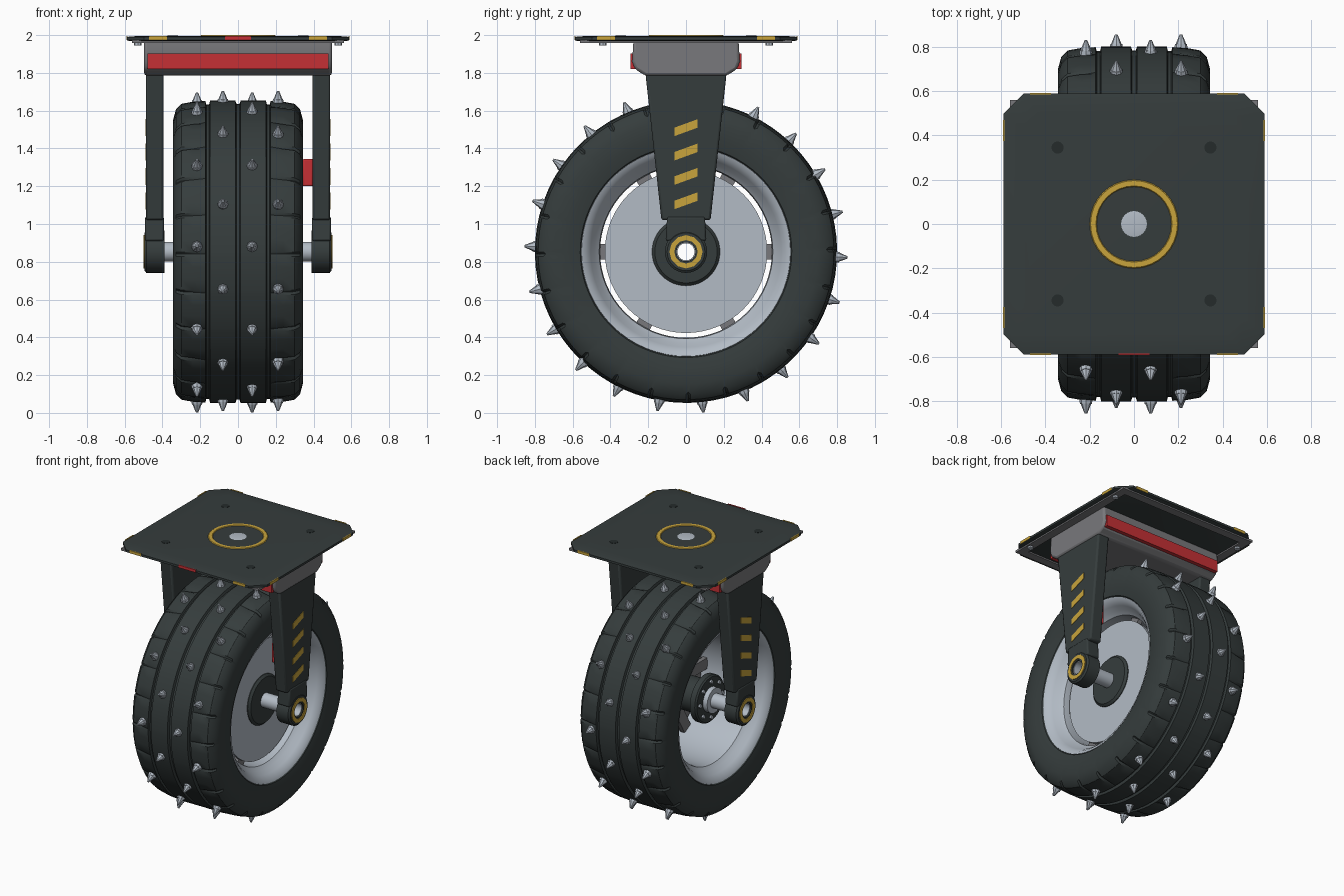
import bpy, bmesh, math
from mathutils import Matrix, Vector

if "Cube" in bpy.data.objects:
    bpy.data.objects.remove(bpy.data.objects["Cube"])

AXLE_Z = 0.853


def material(name, rgb):
    m = bpy.data.materials.new(name)
    m.diffuse_color = (*rgb, 1)
    m.use_nodes = True
    m.node_tree.nodes["Principled BSDF"].inputs["Base Color"].default_value = m.diffuse_color
    return m


DARK = material("dark_rubber", (0.036, 0.046, 0.046))
BLACK = material("bolt_black", (0.018, 0.024, 0.024))
STEEL = material("light_steel", (0.45, 0.50, 0.56))
GREY = material("mid_grey", (0.19, 0.19, 0.20))
GOLD = material("gold", (0.58, 0.37, 0.045))
RED = material("red", (0.56, 0.03, 0.035))


def finish(name, bm, mat, smooth=True, bevel=0):
    bmesh.ops.recalc_face_normals(bm, faces=bm.faces)
    me = bpy.data.meshes.new(name)
    bm.to_mesh(me)
    bm.free()
    ob = bpy.data.objects.new(name, me)
    bpy.context.collection.objects.link(ob)
    me.materials.append(mat)
    if bevel:
        mod = ob.modifiers.new("bevel", 'BEVEL')
        mod.width, mod.segments = bevel, 2
    if smooth:
        bpy.context.view_layer.objects.active = ob
        ob.select_set(True)
        bpy.ops.object.shade_smooth_by_angle(angle=math.radians(32))
        ob.select_set(False)
    return ob


def lathe_x(name, profile, mat, angles=48, z=AXLE_Z, shape=None):
    """Revolve a closed (x, radius) profile around the wheel axis."""
    if isinstance(angles, int):
        angles = [math.tau * i / angles for i in range(angles)]
    bm = bmesh.new()
    rings = []
    for i, a in enumerate(angles):
        ring = []
        for x, r in profile:
            r = shape(i, x, r) if shape else r
            ring.append(bm.verts.new((x, r * math.cos(a), z + r * math.sin(a))))
        rings.append(ring)
    n = len(profile)
    for i in range(len(rings)):
        p, q = rings[i], rings[(i + 1) % len(rings)]
        for j in range(n):
            k = (j + 1) % n
            bm.faces.new((p[j], p[k], q[k], q[j]))
    return finish(name, bm, mat)


def tube_x(name, x0, x1, r0, r1, mat, segs=32):
    return lathe_x(name, [(x0, r0), (x1, r0), (x1, r1), (x0, r1)], mat, segs)


def prism_x(name, yz, x0, x1, mat, bevel=0):
    bm = bmesh.new()
    lo, hi = ([bm.verts.new((x, y, z)) for y, z in yz] for x in (x0, x1))
    bm.faces.new(lo)
    bm.faces.new(hi)
    for i in range(len(yz)):
        j = (i + 1) % len(yz)
        bm.faces.new((lo[i], lo[j], hi[j], hi[i]))
    return finish(name, bm, mat, bevel > 0, bevel)


def box(name, x0, x1, y0, y1, z0, z1, mat, bevel=0):
    return prism_x(name, [(y0, z0), (y1, z0), (y1, z1), (y0, z1)], x0, x1, mat, bevel)


def disc_z(name, x, y, z0, z1, r, mat, segs=20, top=None):
    bm = bmesh.new()
    bmesh.ops.create_cone(bm, cap_ends=True, segments=segs, radius1=r,
                          radius2=r if top is None else top, depth=z1 - z0,
                          matrix=Matrix.Translation((x, y, (z0 + z1) / 2)))
    return finish(name, bm, mat)


# Tyre with three grooves and notched shoulder lugs
half = [(0.0, 0.783), (0.008, 0.783), (0.014, 0.80), (0.148, 0.80), (0.153, 0.78),
        (0.168, 0.78), (0.173, 0.798), (0.24, 0.794), (0.30, 0.783), (0.328, 0.755),
        (0.343, 0.70), (0.343, 0.62), (0.33, 0.56), (0.31, 0.545)]
tyre = half + [(-x, r) for x, r in reversed(half[1:])]
lug = math.tau / 24
lug_angles = [lug * (i + t) for i in range(24) for t in (0, 0.06, 0.12, 0.4, 0.7)]
lathe_x("tyre", tyre, DARK, lug_angles,
        shape=lambda i, x, r: r - 0.012 if i % 5 == 1 and abs(x) > 0.23 and r > 0.74 else r)

# Spikes, four staggered rows of eleven
bm = bmesh.new()
for row, x in enumerate((-0.217, -0.08, 0.075, 0.212)):
    for k in range(11):
        a = math.tau * (k + 0.5 * (row % 2)) / 11 + math.radians(2)
        d = Vector((0, -math.cos(a), math.sin(a)))
        turn = d.to_track_quat('Z', 'Y').to_matrix().to_4x4()
        for r0, r1, ra, rb in ((0.775, 0.812, 0.033, 0.027), (0.812, 0.856, 0.024, 0.006)):
            at = Vector((x, 0, AXLE_Z)) + d * (r0 + r1) / 2
            bmesh.ops.create_cone(bm, cap_ends=True, segments=8, radius1=ra, radius2=rb,
                                  depth=r1 - r0, matrix=Matrix.Translation(at) @ turn)
finish("spikes", bm, STEEL)

# Rim barrel with flared lips
lip = [(0.19, 0.455), (0.225, 0.46), (0.25, 0.485), (0.285, 0.505), (0.315, 0.53), (0.325, 0.553)]
lathe_x("rim", [(-x, r) for x, r in reversed(lip)] + lip + [(0.30, 0.565), (-0.30, 0.565)], STEEL, 64)

# Wheel disc, spokes, hub and its bolts
disc = tube_x("wheel_disc", 0.175, 0.2, 0.08, 0.43, STEEL, 64)
disc.data.materials.append(GREY)
for p in disc.data.polygons:
    p.material_index = 1 if p.normal.x < -0.5 else 0
for k in range(6):
    ob = box("spoke", 0.145, 0.18, 0.13, 0.465, -0.04, 0.04, GREY)
    ob.matrix_world = Matrix.Translation((0, 0, AXLE_Z)) @ Matrix.Rotation(k * math.pi / 3, 4, 'X')
lathe_x("hub", [(-0.2, 0.05), (0.22, 0.05), (0.22, 0.165), (0.205, 0.18), (0.14, 0.18), (0.13, 0.12),
                (-0.14, 0.12), (-0.15, 0.17), (-0.19, 0.17), (-0.2, 0.16)], DARK)
tube_x("hub_collar", -0.235, -0.195, 0.05, 0.09, STEEL)
bm = bmesh.new()
for k in range(8):
    a = math.tau * k / 8
    at = Vector((-0.205, 0.13 * math.cos(a), AXLE_Z + 0.13 * math.sin(a)))
    bmesh.ops.create_cone(bm, cap_ends=True, segments=6, radius1=0.014, radius2=0.014, depth=0.02,
                          matrix=Matrix.Translation(at) @ Matrix.Rotation(math.pi / 2, 4, 'Y'))
finish("hub_bolts", bm, STEEL)
tube_x("axle", -0.485, 0.485, 0.045, 0.052, STEEL)

# Fork legs, bosses, end rings and slanted stripes on both sides
for s in (-1, 1):
    prism_x("fork_leg", [(-0.13, 1.02), (0.13, 1.02), (0.215, 1.8), (-0.215, 1.8)],
            s * 0.395, s * 0.488, DARK, 0.012)
    lathe_x("fork_boss", [(s * 0.39, 0.05), (s * 0.495, 0.05), (s * 0.495, 0.1),
                          (s * 0.485, 0.112), (s * 0.39, 0.112)], DARK, 32)
    prism_x("boss_neck", [(-0.108, 0.91), (0.108, 0.91), (0.1, 1.04), (-0.1, 1.04)],
            s * 0.392, s * 0.492, DARK, 0.01)
    tube_x("axle_ring", s * 0.49, s * 0.5, 0.062, 0.088, GOLD, 12)
    for k in range(4):
        z = 1.078 + 0.129 * k
        prism_x("leg_stripe", [(-0.062, z), (0.062, z + 0.045), (0.062, z + 0.09), (-0.062, z + 0.045)],
                s * 0.486, s * 0.491, GOLD)

# Brake pad inside one leg
box("brake_pad", 0.343, 0.397, -0.1, 0.1, 1.2, 1.345, RED, 0.008)

# Head block joining the legs, with red bands front and back
prism_x("head_block", [(-0.215, 1.785), (0.215, 1.785), (0.27, 1.82), (0.285, 1.86), (0.278, 1.972),
                       (-0.278, 1.972), (-0.285, 1.86), (-0.27, 1.82)], -0.497, 0.497, GREY, 0.015)
for s in (-1, 1):
    box("head_band", -0.48, 0.48, s * 0.265, s * 0.294, 1.82, 1.902, RED)


# Top plate: chamfered square lofted through a few levels
def square_ring(bm, h, c, z):
    pts = [(h, -h + c), (h, h - c), (h - c, h), (-h + c, h),
           (-h, h - c), (-h, -h + c), (-h + c, -h), (h - c, -h)]
    return [bm.verts.new((x, y, z)) for x, y in pts]


bm = bmesh.new()
levels = [square_ring(bm, h, c, z) for h, c, z in
          ((0.575, 0.085, 1.968), (0.588, 0.09, 1.973), (0.588, 0.09, 1.989), (0.575, 0.09, 1.993),
           (0.49, 0.07, 1.996))]
bm.faces.new(levels[0])
bm.faces.new(levels[-1])
for p, q in zip(levels, levels[1:]):
    for i in range(8):
        j = (i + 1) % 8
        bm.faces.new((p[i], p[j], q[j], q[i]))
finish("top_plate", bm, DARK)

# Grey flange under the plate and small fixings
for s in (-1, 1):
    box("flange_side", s * 0.5, s * 0.56, -0.56, 0.56, 1.958, 1.974, GREY)
    box("flange_end", -0.5, 0.5, s * 0.5, s * 0.56, 1.958, 1.974, GREY)
    for t in (-1, 1):
        disc_z("plate_bolt", s * 0.345, t * 0.345, 1.99, 1.998, 0.028, BLACK, 12)
        disc_z("under_bolt", s * 0.53, t * 0.44, 1.945, 1.96, 0.02, STEEL, 8)
        # Gold edge marks
        box("edge_mark_y", s * 0.375, s * 0.47, t * 0.584, t * 0.591, 1.974, 1.994, GOLD)
        box("edge_mark_x", s * 0.584, s * 0.591, t * 0.375, t * 0.47, 1.974, 1.994, GOLD)
box("front_mark", -0.07, 0.07, -0.591, -0.584, 1.974, 1.994, RED)

# Swivel ring and centre pin
bm = bmesh.new()
prof = [(0.163, 1.99), (0.172, 2.0), (0.196, 2.0), (0.207, 1.99)]
rings = [[bm.verts.new((r * math.cos(a), r * math.sin(a), z)) for r, z in prof]
         for a in (math.tau * i / 32 for i in range(32))]
for i in range(32):
    p, q = rings[i], rings[(i + 1) % 32]
    for j in range(4):
        bm.faces.new((p[j], p[(j + 1) % 4], q[(j + 1) % 4], q[j]))
finish("swivel_ring", bm, GOLD)
bm = bmesh.new()
bmesh.ops.create_uvsphere(bm, u_segments=24, v_segments=12, radius=0.075,
                          matrix=Matrix.Translation((0, 0, 1.99)) @ Matrix.Diagonal((1, 1, 0.13, 1)))
finish("centre_pin", bm, STEEL)
